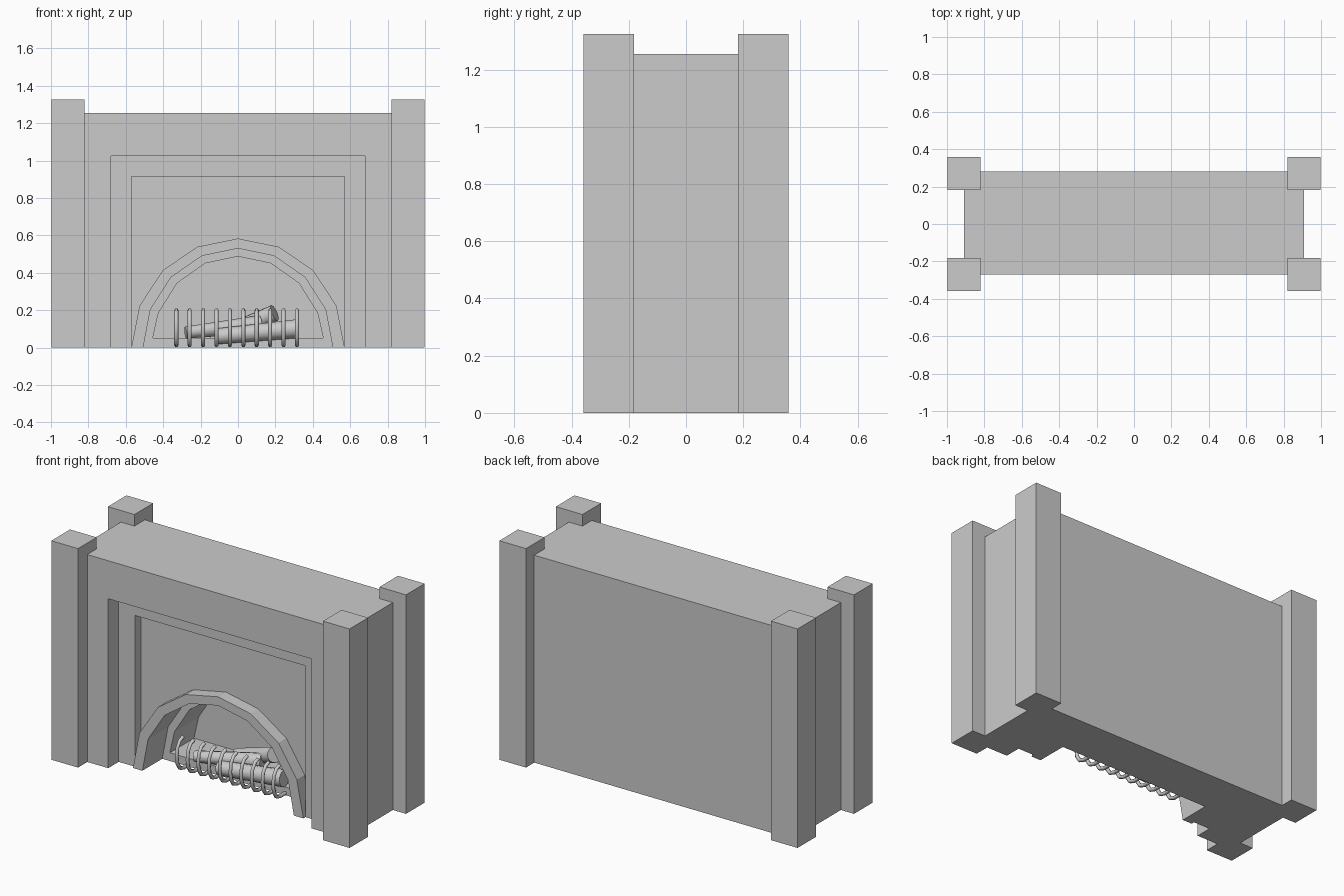
import bpy, bmesh, math
from mathutils import Vector

if "Cube" in bpy.data.objects:
    bpy.data.objects.remove(bpy.data.objects["Cube"])


def make_object(name, bm):
    bmesh.ops.recalc_face_normals(bm, faces=bm.faces)
    me = bpy.data.meshes.new(name)
    bm.to_mesh(me)
    bm.free()
    ob = bpy.data.objects.new(name, me)
    bpy.context.collection.objects.link(ob)
    return ob


def prism(name, pts, y0, y1):
    """Extrude an x-z outline from y0 to y1."""
    bm = bmesh.new()
    f = bm.faces.new([bm.verts.new((x, y0, z)) for x, z in pts])
    ext = bmesh.ops.extrude_face_region(bm, geom=[f])["geom"]
    verts = [v for v in ext if isinstance(v, bmesh.types.BMVert)]
    bmesh.ops.translate(bm, verts=verts, vec=(0, y1 - y0, 0))
    return make_object(name, bm)


def rect(x, z0, z1, cx=0):
    return [(cx - x, z0), (cx + x, z0), (cx + x, z1), (cx - x, z1)]


def arch(rx, rz, n=8):
    return [(rx * math.cos(math.pi * i / n), rz * math.sin(math.pi * i / n))
            for i in range(n + 1)]


def smooth(ob):
    bpy.ops.object.select_all(action='DESELECT')
    ob.select_set(True)
    bpy.context.view_layer.objects.active = ob
    bpy.ops.object.shade_smooth_by_angle(angle=math.radians(40))


# Main block, with stepped recesses and the firebox cut out
body = prism("chimney_body", rect(0.91, 0, 1.255), -0.27, 0.28)
mid = arch(0.507, 0.53)
inner = [(0.456, 0.05)] + arch(0.46, 0.487)[1:-1] + [(-0.456, 0.05)]
cutters = [
    prism("cut_outer_recess", rect(0.68, -0.1, 1.025), -0.4, -0.17),
    prism("cut_inner_recess", rect(0.57, -0.1, 0.915), -0.4, -0.115),
    prism("cut_arch", [(-0.507, -0.1), (0.507, -0.1)] + mid, -0.4, 0.0),
    prism("cut_firebox", inner, -0.4, 0.23),
]
for c in cutters:
    c.hide_render = True
    m = body.modifiers.new(c.name, 'BOOLEAN')
    m.operation = 'DIFFERENCE'
    m.solver = 'EXACT'
    m.object = c
dg = bpy.context.evaluated_depsgraph_get()
dg.update()
cut_mesh = bpy.data.meshes.new_from_object(body.evaluated_get(dg))
body.modifiers.clear()
body.data = cut_mesh
for c in cutters:
    bpy.data.objects.remove(c)

# Raised arch surround
prism("arch_surround", arch(0.57, 0.583) + mid[::-1], -0.19, -0.115)

# Corner pillars
for sx, side in ((-1, "left"), (1, "right")):
    for y, end in ((-0.27, "front"), (0.27, "back")):
        prism(f"{end}_{side}_pillar", rect(0.089, 0, 1.325, 0.909 * sx),
              y - 0.089, y + 0.089)

# Grate: a row of curved bars
profile = [(-0.055, 0.2), (-0.085, 0.19), (-0.108, 0.155), (-0.114, 0.105),
           (-0.108, 0.06), (-0.085, 0.024), (-0.05, 0.012), (0.02, 0.012)]
for i in range(10):
    cu = bpy.data.curves.new("grate_bar", 'CURVE')
    cu.dimensions = '3D'
    cu.bevel_depth = 0.011
    cu.bevel_resolution = 1
    cu.use_fill_caps = True
    s = cu.splines.new('POLY')
    s.points.add(len(profile) - 1)
    for p, (y, z) in zip(s.points, profile):
        p.co = (-0.33 + 0.0717 * i, y, z, 1)
    bar = bpy.data.objects.new(f"grate_bar_{i + 1}", cu)
    bpy.context.collection.objects.link(bar)


# Logs
def log(name, a, b, r0, r1):
    a, b = Vector(a), Vector(b)
    bm = bmesh.new()
    bmesh.ops.create_cone(bm, cap_ends=True, segments=12, radius1=r0,
                          radius2=r1, depth=(b - a).length)
    ob = make_object(name, bm)
    ob.location = (a + b) / 2
    ob.rotation_euler = (b - a).to_track_quat('Z', 'Y').to_euler()
    smooth(ob)


log("log_left", (-0.28, -0.01, 0.08), (0.12, 0.07, 0.125), 0.032, 0.048)
log("log_front", (-0.11, -0.02, 0.06), (0.31, 0.0, 0.1), 0.042, 0.05)
log("log_back", (-0.13, 0.19, 0.045), (0.195, 0.07, 0.185), 0.045, 0.045)
